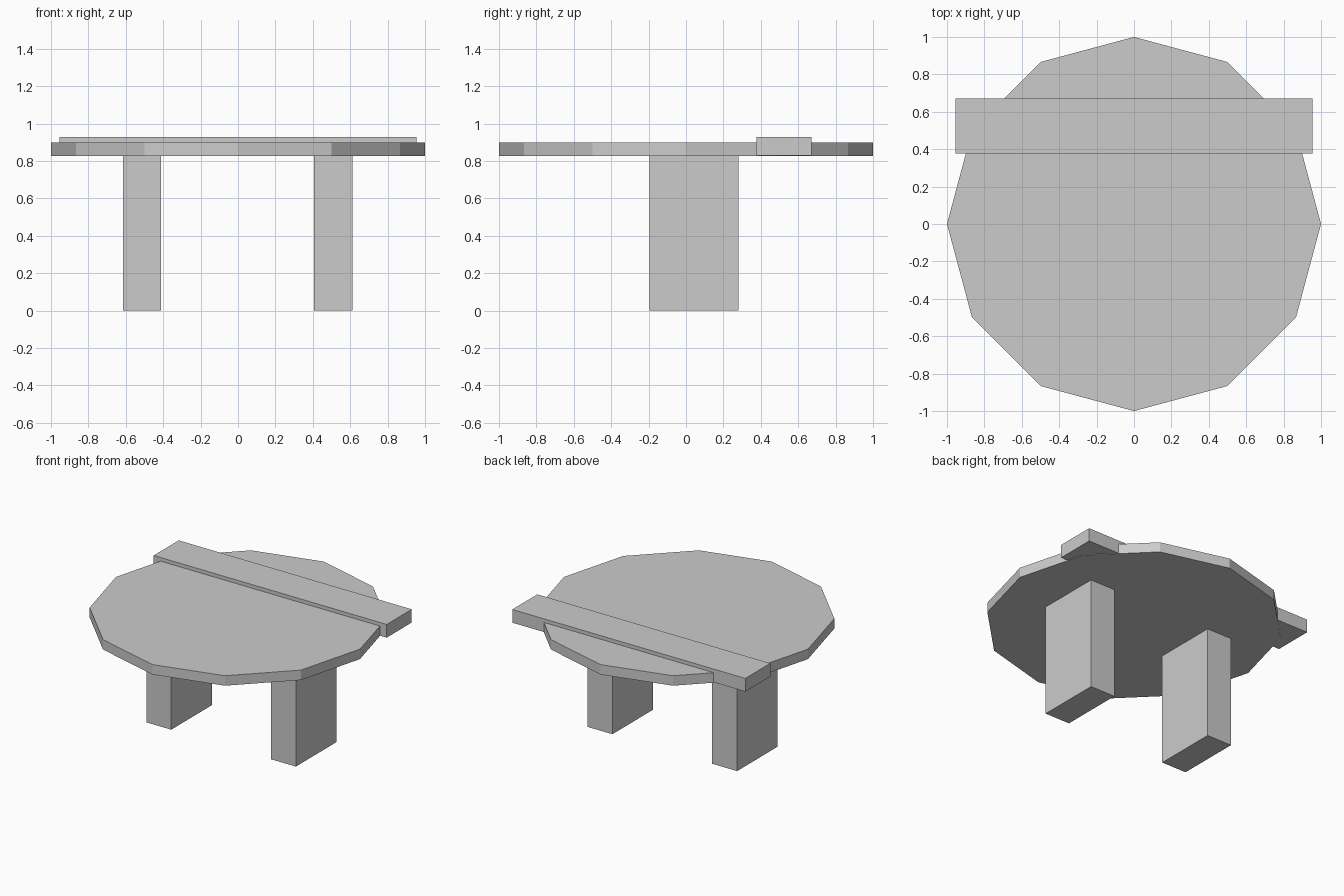
import bpy

cube = bpy.data.objects.get("Cube")
if cube:
    bpy.data.objects.remove(cube, do_unlink=True)

# Single plain grey finish
grey = bpy.data.materials.new("light_grey")
grey.use_nodes = True
colour = (0.6, 0.6, 0.6, 1)
grey.diffuse_color = colour
grey.node_tree.nodes["Principled BSDF"].inputs["Base Color"].default_value = colour


def finish(name):
    obj = bpy.context.object
    obj.name = name
    obj.data.materials.append(grey)
    return obj


def box(name, low, high):
    """Box between two opposite corners."""
    centre = [(a + b) / 2 for a, b in zip(low, high)]
    bpy.ops.mesh.primitive_cube_add(size=1, location=centre)
    obj = finish(name)
    obj.scale = [b - a for a, b in zip(low, high)]
    bpy.ops.object.transform_apply(location=False, rotation=False, scale=True)
    return obj


# Twelve-sided table top
UNDERSIDE, TOP = 0.826, 0.9
bpy.ops.mesh.primitive_cylinder_add(
    vertices=12, radius=1, depth=TOP - UNDERSIDE,
    location=(0, 0, (TOP + UNDERSIDE) / 2))
finish("table_top")

# Raised plank across the rear of the top
box("cross_plank", (-0.955, 0.377, 0.829), (0.955, 0.67, 0.927))

# Pair of slab legs
for name, x in (("left_leg", 0.509), ("right_leg", -0.513)):
    box(name, (x - 0.102, -0.195, 0), (x + 0.102, 0.28, UNDERSIDE))
